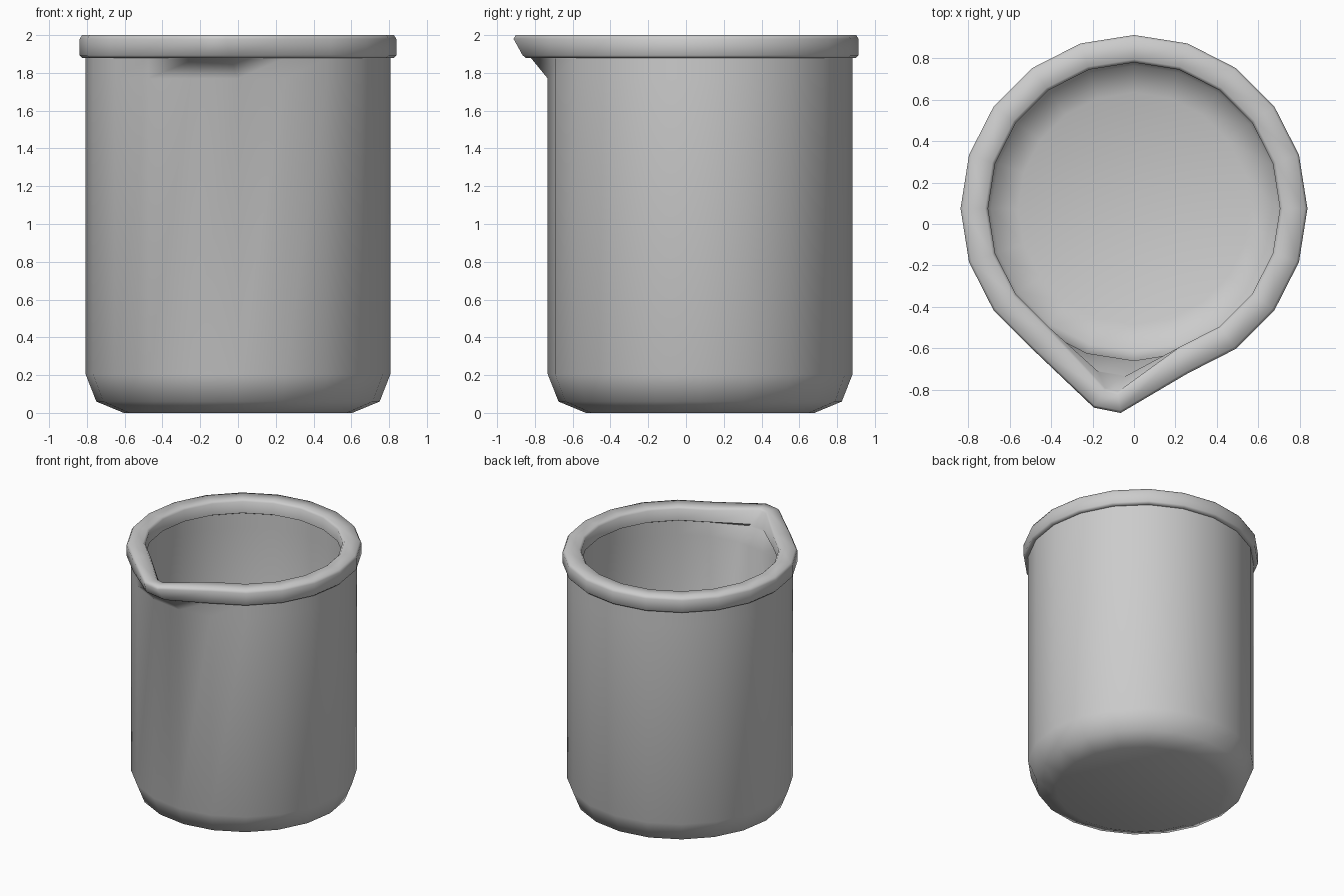
import bpy, bmesh, math

if "Cube" in bpy.data.objects:
    bpy.data.objects.remove(bpy.data.objects["Cube"])

SIDES = 20
CENTRE_Y = 0.075
SPOUT = {15: -1, 14: 1}   # the two columns pulled out into the spout (side shift sign)

# Profile from outer base, up over the rim, down to the inner floor:
# radius, height, spout pull
profile = [
    (0.605, 0.00, 0), (0.75, 0.06, 0), (0.807, 0.205, 0),       # outer base curve
    (0.807, 1.77, 0), (0.807, 1.88, 0.6),                       # outer wall
    (0.826, 1.88, 0.65), (0.838, 1.893, 0.68),                  # rim underside
    (0.838, 1.98, 1.0), (0.826, 2.0, 1.0),                      # rim outside
    (0.72, 2.0, 1.2), (0.705, 1.985, 1.2), (0.705, 1.895, 0.72),  # rim inside
    (0.735, 1.88, 0.5), (0.735, 1.77, 0),                       # inner wall
    (0.735, 0.22, 0), (0.69, 0.12, 0), (0.56, 0.07, 0),         # inner floor curve
]

# Beaker body lofted from the profile
bm = bmesh.new()
rings = []
for r, z, pull in profile:
    ring = []
    for i in range(SIDES):
        a = 2 * math.pi * i / SIDES
        x, y = r * math.cos(a), r * math.sin(a) + CENTRE_Y
        if i in SPOUT:
            x += SPOUT[i] * 0.065 * pull
            y -= (0.15 if i == 15 else 0.165) * pull
        ring.append(bm.verts.new((x, y, z)))
    rings.append(ring)
for low, high in zip(rings, rings[1:]):
    for i in range(SIDES):
        j = (i + 1) % SIDES
        bm.faces.new((low[i], low[j], high[j], high[i]))
bm.faces.new(rings[0][::-1])
bm.faces.new(rings[-1])
bmesh.ops.recalc_face_normals(bm, faces=bm.faces)

mesh = bpy.data.meshes.new("beaker")
bm.to_mesh(mesh)
bm.free()
beaker = bpy.data.objects.new("beaker", mesh)
bpy.context.collection.objects.link(beaker)
bpy.context.view_layer.objects.active = beaker
beaker.select_set(True)
bpy.ops.object.shade_smooth_by_angle(angle=math.radians(60))
